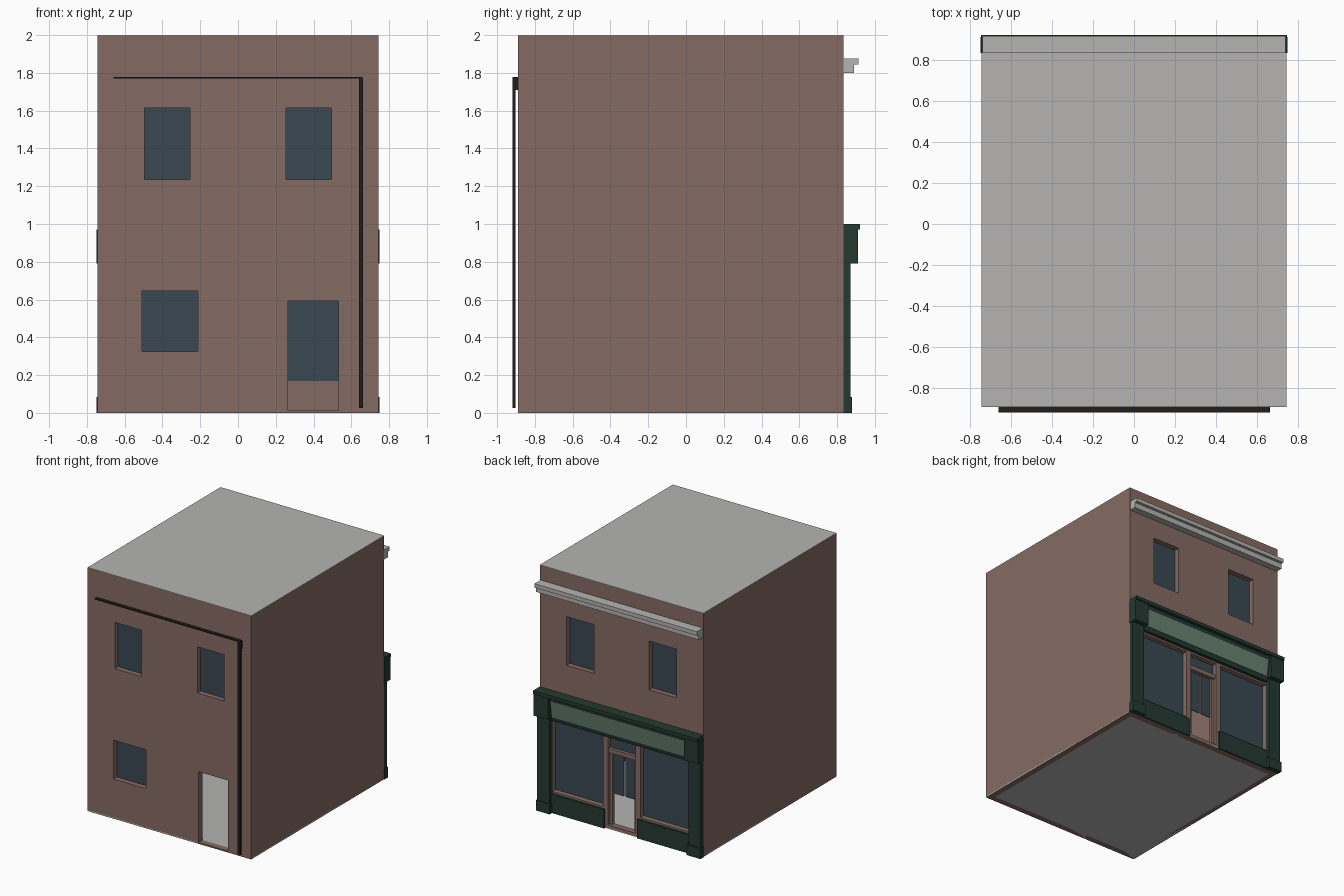
import bpy, bmesh
from mathutils import Vector

if "Cube" in bpy.data.objects:
    bpy.data.objects.remove(bpy.data.objects["Cube"], do_unlink=True)


def material(name, r, g, b):
    m = bpy.data.materials.new(name)
    m.use_nodes = True
    m.diffuse_color = (r, g, b, 1)
    m.node_tree.nodes["Principled BSDF"].inputs["Base Color"].default_value = (r, g, b, 1)
    return m


BRICK = material("brown_brick", 0.235, 0.148, 0.123)
STONE = material("pale_grey", 0.46, 0.455, 0.445)
GLASS = material("slate_blue_glass", 0.042, 0.065, 0.086)
GREEN = material("dark_green_paint", 0.017, 0.041, 0.030)
SIGN = material("sage_sign", 0.14, 0.225, 0.165)
BLACK = material("black_iron", 0.014, 0.013, 0.012)

W, FRONT, BACK, TOP, T = 0.743, -0.89, 0.835, 2.0, 0.05


def finish(name, bm, mat):
    bmesh.ops.recalc_face_normals(bm, faces=bm.faces)
    mesh = bpy.data.meshes.new(name)
    bm.to_mesh(mesh)
    bm.free()
    mesh.materials.append(mat)
    ob = bpy.data.objects.new(name, mesh)
    bpy.context.collection.objects.link(ob)
    return ob


def box(name, x, y, z, mat):
    """Box from (low, high) ranges."""
    bm = bmesh.new()
    bmesh.ops.create_cube(bm, size=1)
    for v in bm.verts:
        v.co = Vector([r[0] if c < 0 else r[1] for c, r in zip(v.co, (x, y, z))])
    return finish(name, bm, mat)


def prism(name, profile, x, mat):
    """Extrude a (y, z) profile along x."""
    bm = bmesh.new()
    face = bm.faces.new([bm.verts.new((x[0], y, z)) for y, z in profile])
    new = bmesh.ops.extrude_face_region(bm, geom=[face])["geom"]
    moved = [g for g in new if isinstance(g, bmesh.types.BMVert)]
    bmesh.ops.translate(bm, verts=moved, vec=(x[1] - x[0], 0, 0))
    return finish(name, bm, mat)


def pierced_wall(name, y, depth, holes):
    """Wall at y, thickened by depth, with rectangular holes (x0, x1, z0, z1)."""
    xs = sorted({-W, W, *(h[0] for h in holes), *(h[1] for h in holes)})
    zs = sorted({0, TOP - 0.004, *(h[2] for h in holes), *(h[3] for h in holes)})
    bm = bmesh.new()
    for a, b in zip(xs, xs[1:]):
        for c, d in zip(zs, zs[1:]):
            mx, mz = (a + b) / 2, (c + d) / 2
            if not any(h[0] < mx < h[1] and h[2] < mz < h[3] for h in holes):
                bm.faces.new([bm.verts.new((px, y, pz))
                              for px, pz in ((a, c), (b, c), (b, d), (a, d))])
    bmesh.ops.remove_doubles(bm, verts=bm.verts, dist=1e-5)
    new = bmesh.ops.extrude_face_region(bm, geom=bm.faces[:])["geom"]
    moved = [g for g in new if isinstance(g, bmesh.types.BMVert)]
    bmesh.ops.translate(bm, verts=moved, vec=(0, depth, 0))
    return finish(name, bm, BRICK)


def pane(name, hole, y):
    x0, x1, z0, z1 = hole
    box(name, (x0, x1), (y - 0.003, y + 0.003), (z0, z1), GLASS)


# Front wall: three windows and an open doorway
front_windows = {"front_upper_right_window": (-0.495, -0.254, 1.235, 1.615),
                 "front_upper_left_window": (0.254, 0.495, 1.235, 1.615),
                 "front_lower_window": (-0.508, -0.211, 0.326, 0.645)}
pierced_wall("front_wall", FRONT, T,
             [*front_windows.values(), (0.265, 0.532, 0.012, 0.592)])
for name, hole in front_windows.items():
    pane(name, hole, FRONT + T - 0.004)

# Shop wall: upper windows, display windows and entrance
DOOR = (-0.125, 0.125, 0.03, 0.75)
shop_windows = {}
for side, s in (("left", 1), ("right", -1)):
    for part, lo, hi, z0, z1 in (("upper", 0.25, 0.5, 1.24, 1.64),
                                 ("display", 0.17, 0.63, 0.17, 0.75)):
        a, b = sorted((s * lo, s * hi))
        shop_windows[f"shop_{part}_window_{side}"] = (a, b, z0, z1)
pierced_wall("shop_wall", BACK, -T, [*shop_windows.values(), DOOR])
for name, hole in shop_windows.items():
    pane(name, hole, BACK - T + 0.004)

# Side walls, floor and roof
for side, s in (("left", 1), ("right", -1)):
    box(f"{side}_wall", sorted((s * W, s * (W - T))), (FRONT + T, BACK - T),
        (0, TOP - 0.004), BRICK)
box("floor", (-W, W), (FRONT, BACK), (-0.0, 0.01), STONE)
box("roof", (-W, W), (FRONT, BACK), (TOP - 0.005, TOP), STONE)

# Shop entrance: transom, jambs and two door panes
INNER = BACK - T
box("transom_bar", DOOR[:2], (INNER, BACK - 0.01), (0.62, 0.655), BRICK)
pane("transom_window", (-0.125, 0.125, 0.655, 0.75), INNER + 0.01)
for side, s in (("left", 1), ("right", -1)):
    box(f"door_jamb_{side}", sorted((s * 0.1, s * 0.125)), (INNER, BACK - 0.025),
        (0.03, 0.62), BRICK)
    a, b = sorted((s * 0.008, s * 0.1))
    pane(f"door_pane_{side}", (a, b, 0.28, 0.62), INNER + 0.006)

# Painted shopfront: pilasters, plinths, corbels and stall risers
for side, s in (("left", 1), ("right", -1)):
    box(f"pilaster_{side}", sorted((s * 0.63, s * W)), (BACK, 0.87), (0, 0.8), GREEN)
    box(f"plinth_{side}", sorted((s * 0.622, s * 0.748)), (BACK - 0.002, 0.88), (0, 0.085), GREEN)
    box(f"corbel_{side}", sorted((s * 0.618, s * 0.748)), (BACK - 0.002, 0.91), (0.79, 0.972), GREEN)
    box(f"stall_riser_{side}", sorted((s * 0.15, s * 0.63)), (BACK, 0.85), (0, 0.155), GREEN)

# Fascia with a tilted sign panel and cap
prism("fascia", [(BACK, 0.765), (0.863, 0.765), (0.868, 0.79), (0.893, 0.972), (BACK, 0.972)],
      (-0.62, 0.62), GREEN)
prism("sign_panel", [(0.866, 0.8), (0.873, 0.8), (0.892, 0.94), (0.885, 0.94)],
      (-0.605, 0.605), SIGN)
box("fascia_cap", (-0.745, 0.745), (BACK, 0.92), (0.972, 1.0), GREEN)

# Stepped eaves cornice
prism("cornice", [(BACK, 1.8), (0.89, 1.8), (0.89, 1.845), (0.914, 1.845),
                  (0.914, 1.877), (BACK, 1.877)], (-0.738, 0.738), STONE)

# Gutter and downpipe
box("gutter", (-0.66, 0.66), (-0.918, FRONT), (1.77, 1.778), BLACK)
box("downpipe", (0.64, 0.662), (-0.918, -0.902), (0.025, 1.77), BLACK)
box("downpipe_head", (0.64, 0.662), (-0.91, FRONT), (1.71, 1.77), BLACK)
